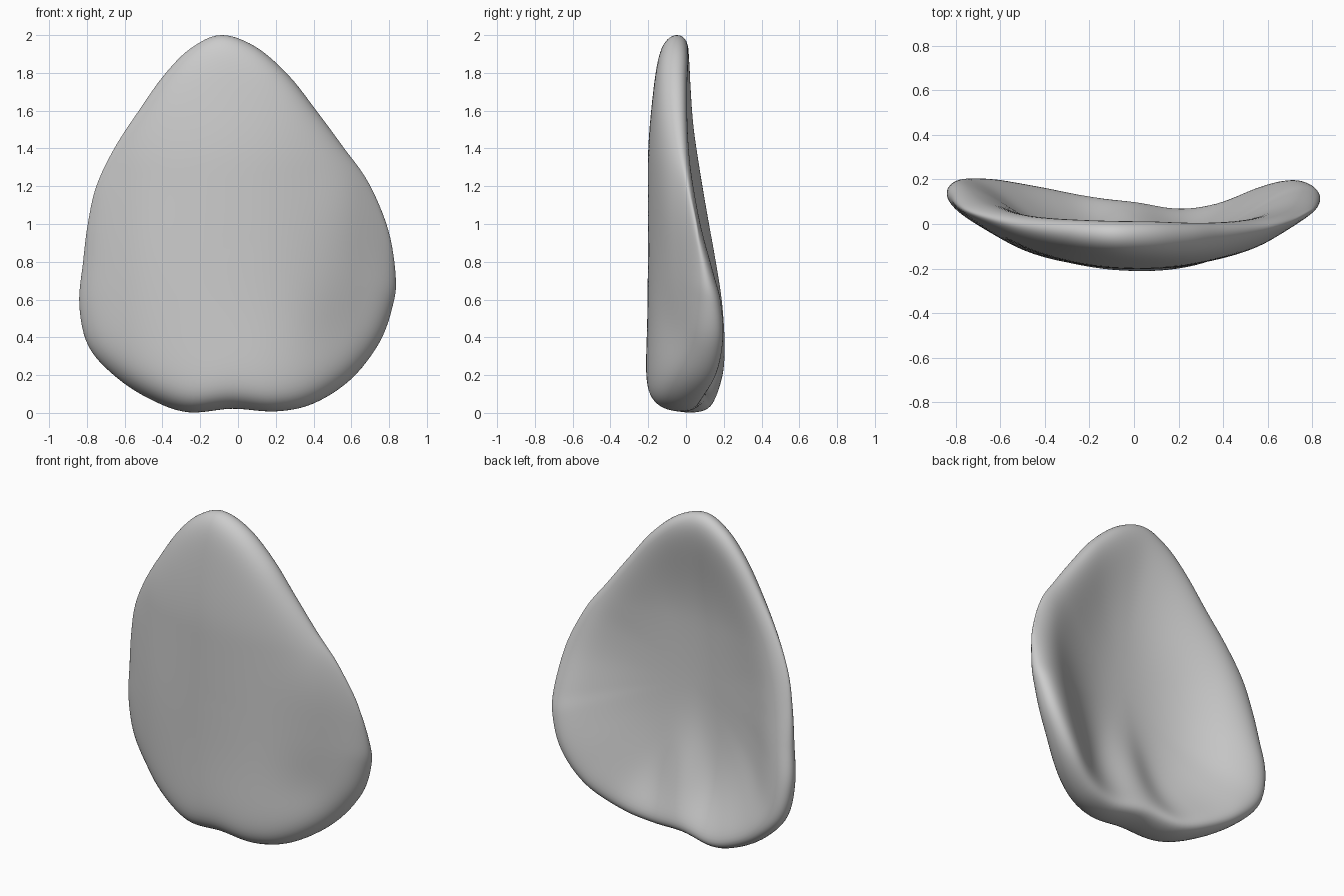
import bpy, bmesh, math

if "Cube" in bpy.data.objects:
    bpy.data.objects.remove(bpy.data.objects["Cube"])

# Outline seen from the front: x, z, and y of the rear lip at that place
RIM = [(-0.09, 2.0, 0.05), (-0.25, 1.93, 0.05), (-0.39, 1.79, 0.05), (-0.525, 1.6, 0.055),
       (-0.655, 1.4, 0.07), (-0.75, 1.2, 0.095), (-0.795, 1.0, 0.135), (-0.82, 0.8, 0.18),
       (-0.84, 0.57, 0.225), (-0.79, 0.35, 0.255), (-0.64, 0.185, 0.275), (-0.45, 0.065, 0.265),
       (-0.26, 0.003, 0.235), (-0.03, 0.022, 0.195), (0.2, 0.008, 0.15), (0.4, 0.05, 0.17),
       (0.6, 0.18, 0.235), (0.75, 0.375, 0.25), (0.82, 0.57, 0.22), (0.835, 0.72, 0.165),
       (0.795, 0.97, 0.085), (0.69, 1.22, 0.045), (0.555, 1.41, 0.035), (0.415, 1.6, 0.035),
       (0.265, 1.79, 0.04), (0.09, 1.94, 0.05)]
CX, CZ = 0.0, 0.9
STEPS, RINGS = 6, 28


def smooth(a, b, v):
    t = min(1, max(0, (v - a) / (b - a)))
    return t * t * (3 - 2 * t)


def bump(x, z, cx, cz, wx, wz):
    return math.exp(-((x - cx) / wx) ** 2 - ((z - cz) / wz) ** 2)


def closed_curve(pts, steps):
    out, n = [], len(pts)
    for i in range(n):
        p0, p1, p2, p3 = (pts[(i + k) % n] for k in (-1, 0, 1, 2))
        for k in range(steps):
            t = k / steps
            out.append(tuple(0.5 * (2 * b + (c - a) * t + (2 * a - 5 * b + 4 * c - d) * t * t
                                    + (3 * b - a - 3 * c + d) * t ** 3)
                             for a, b, c, d in zip(p0, p1, p2, p3)))
    return out


# Outer convex face
def front_y(x, z):
    u = abs(x - 0.02)
    return (-0.202 + 0.45 * u ** 2.15 - 0.9 * max(0, u - 0.6) ** 2
            + 0.055 * smooth(1.3, 2.1, z) - 0.012 * bump(x, z, 0.1, 0.15, 0.4, 0.3)
            + 0.02 * bump(x, z, 0.56, 0.42, 0.18, 0.22)
            - 0.02 * bump(x, z, 0.62, 1.1, 0.22, 0.3)
            - 0.025 * bump(x, z, -0.55, 0.7, 0.25, 0.6))


# Hollow rear face, with a short central rib near the bottom
def back_y(x, z, s, lip):
    inner = front_y(x, z) + 0.125 + 0.07 * bump(x, z, 0.04, 0.26, 0.16, 0.35)
    return inner + (lip - inner) * s ** 3.6


def shell_point(rim, s, side):
    x, z = CX + (rim[0] - CX) * s, CZ + (rim[1] - CZ) * s
    f, b = front_y(x, z), back_y(x, z, s, rim[2])
    b = max(b, f + 0.07)
    y = (f + b) / 2 + side * (b - f) / 2 * math.sqrt(max(0, 1 - s ** 13))
    return x, y, z


# Shell: rings run from the front centre over the rim to the back centre
outline = closed_curve(RIM, STEPS)
levels = [1 - (1 - k / RINGS) ** 2 for k in range(1, RINGS + 1)]
path = [(s, -1) for s in levels] + [(s, 1) for s in reversed(levels[:-1])]
bm = bmesh.new()
rings = [[bm.verts.new(shell_point(p, s, side)) for p in outline] for s, side in path]
n = len(outline)
for a, b in zip(rings, rings[1:]):
    for i in range(n):
        j = (i + 1) % n
        bm.faces.new((a[i], a[j], b[j], b[i]))
for ring, side in ((rings[0], -1), (rings[-1], 1)):
    c = bm.verts.new(shell_point(outline[0], 0, side))
    for i in range(n):
        bm.faces.new((c, ring[i], ring[(i + 1) % n]))
bmesh.ops.recalc_face_normals(bm, faces=bm.faces)
for face in bm.faces:
    face.smooth = True
mesh = bpy.data.meshes.new("curved_shell")
bm.to_mesh(mesh)
bm.free()
bpy.context.collection.objects.link(bpy.data.objects.new("curved_shell", mesh))
